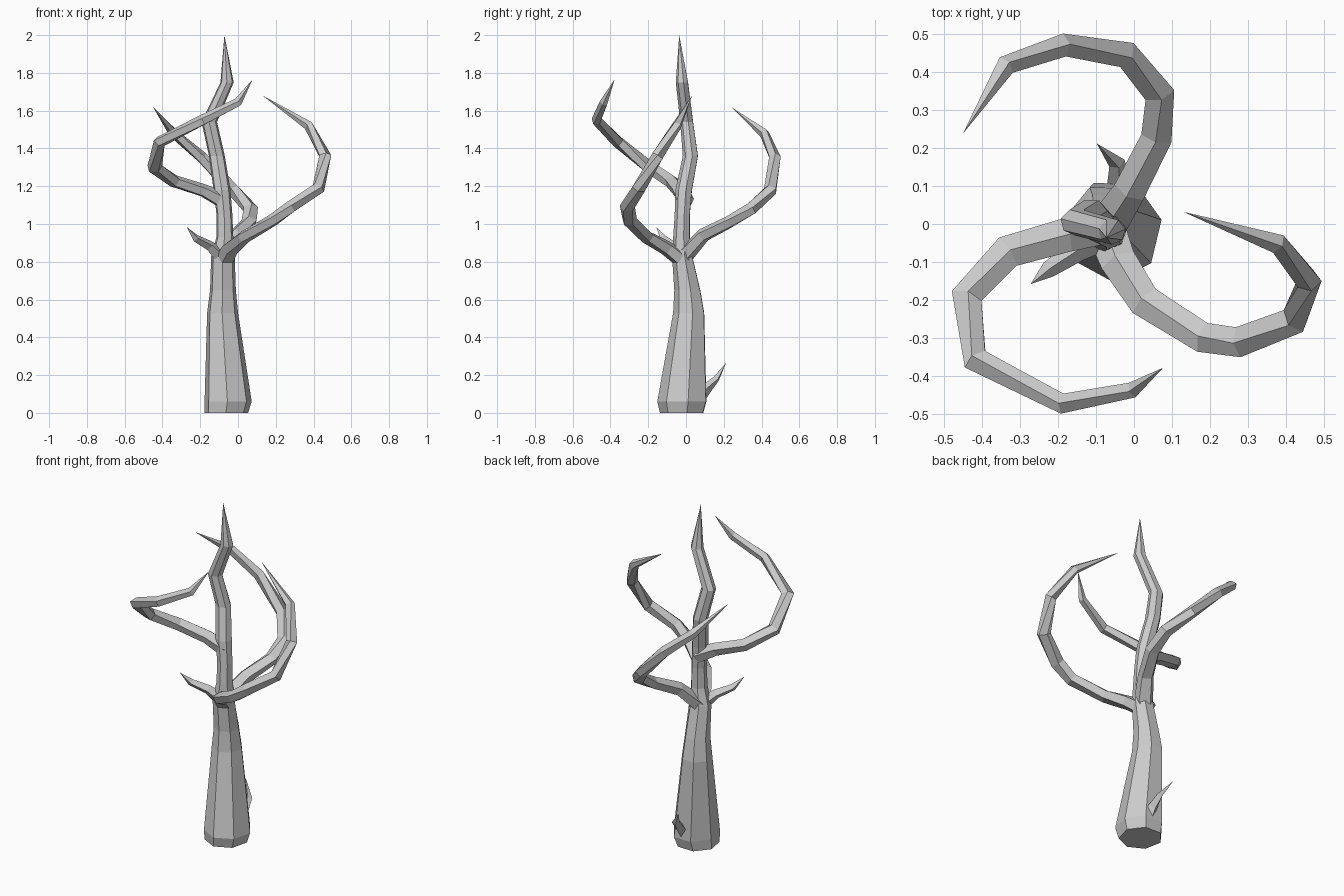
import bpy, bmesh, math
from mathutils import Vector


def tube(name, path, sides, upright=False, phase=0.0):
    """Loft rings (x, y, z, half width, half depth) and close the end in a point."""
    bm = bmesh.new()
    pts = [Vector(p[:3]) for p in path]
    rings = []
    for i, p in enumerate(path[:-1]):
        if upright:
            side, up = Vector((1, 0, 0)), Vector((0, 1, 0))
        else:
            a = (pts[i] - pts[i - 1]).normalized() if i else Vector()
            t = (a + (pts[i + 1] - pts[i]).normalized()).normalized()
            side = t.cross(Vector((0, 0, 1))).normalized()
            up = side.cross(t)
        ring = []
        for k in range(sides):
            ang = phase + 2 * math.pi * k / sides
            ring.append(bm.verts.new(pts[i] + side * p[3] * math.cos(ang) + up * p[4] * math.sin(ang)))
        rings.append(ring)
    for r0, r1 in zip(rings, rings[1:]):
        for k in range(sides):
            n = (k + 1) % sides
            bm.faces.new((r0[k], r0[n], r1[n], r1[k]))
    tip = bm.verts.new(pts[-1])
    for k in range(sides):
        bm.faces.new((rings[-1][k], rings[-1][(k + 1) % sides], tip))
    bm.faces.new(rings[0])
    bmesh.ops.recalc_face_normals(bm, faces=bm.faces)
    me = bpy.data.meshes.new(name)
    bm.to_mesh(me)
    bm.free()
    ob = bpy.data.objects.new(name, me)
    bpy.context.collection.objects.link(ob)
    return ob


# Trunk, flared at the foot and wavering up to the spike
tube("trunk", [
    (-0.062, -0.018, 0.00, 0.118, 0.120),
    (-0.053, -0.016, 0.06, 0.128, 0.136),
    (-0.082, 0.018, 0.53, 0.084, 0.086),
    (-0.080, 0.010, 0.65, 0.070, 0.072),
    (-0.080, -0.018, 0.83, 0.064, 0.056),
    (-0.070, -0.022, 0.93, 0.046, 0.046),
    (-0.072, -0.018, 1.05, 0.043, 0.042),
    (-0.085, -0.010, 1.18, 0.046, 0.046),
    (-0.112, 0.025, 1.36, 0.043, 0.042),
    (-0.152, 0.005, 1.54, 0.042, 0.036),
    (-0.058, -0.020, 1.75, 0.036, 0.034),
    (-0.072, -0.036, 2.00, 0, 0),
], 7, upright=True, phase=0.2)

# Three hooked main branches, wider than they are deep
tube("right_branch", [
    (-0.075, -0.010, 0.80, 0.055, 0.045),
    (-0.040, -0.100, 0.87, 0.050, 0.040),
    (0.030, -0.205, 0.93, 0.046, 0.034),
    (0.185, -0.300, 1.02, 0.042, 0.034),
    (0.280, -0.310, 1.09, 0.042, 0.034),
    (0.425, -0.250, 1.19, 0.040, 0.034),
    (0.460, -0.150, 1.36, 0.034, 0.032),
    (0.375, -0.050, 1.52, 0.028, 0.026),
    (0.130, 0.032, 1.68, 0, 0),
], 5, phase=0.3)

tube("back_branch", [
    (-0.075, -0.010, 0.83, 0.055, 0.045),
    (-0.010, 0.090, 0.94, 0.045, 0.038),
    (0.060, 0.230, 1.01, 0.043, 0.034),
    (0.066, 0.345, 1.08, 0.042, 0.034),
    (-0.025, 0.448, 1.18, 0.038, 0.034),
    (-0.190, 0.470, 1.35, 0.032, 0.032),
    (-0.340, 0.415, 1.48, 0.028, 0.026),
    (-0.450, 0.238, 1.62, 0, 0),
], 5, phase=0.3)

tube("left_branch", [
    (-0.075, -0.005, 1.12, 0.050, 0.045),
    (-0.180, -0.030, 1.175, 0.047, 0.036),
    (-0.335, -0.075, 1.225, 0.046, 0.034),
    (-0.442, -0.195, 1.30, 0.043, 0.034),
    (-0.415, -0.360, 1.435, 0.036, 0.032),
    (-0.185, -0.473, 1.55, 0.028, 0.030),
    (0.000, -0.435, 1.645, 0.022, 0.024),
    (0.077, -0.378, 1.765, 0, 0),
], 5, phase=0.3)

# Short side twig and root sprout
tube("side_twig", [
    (-0.080, -0.030, 0.82, 0.040, 0.040),
    (-0.150, -0.070, 0.885, 0.030, 0.027),
    (-0.225, -0.120, 0.925, 0.022, 0.020),
    (-0.272, -0.158, 0.985, 0, 0),
], 4)
tube("root_sprout", [
    (-0.045, 0.050, 0.06, 0.040, 0.040),
    (-0.040, 0.110, 0.13, 0.030, 0.028),
    (-0.045, 0.160, 0.18, 0.022, 0.018),
    (-0.098, 0.212, 0.265, 0, 0),
], 4)
